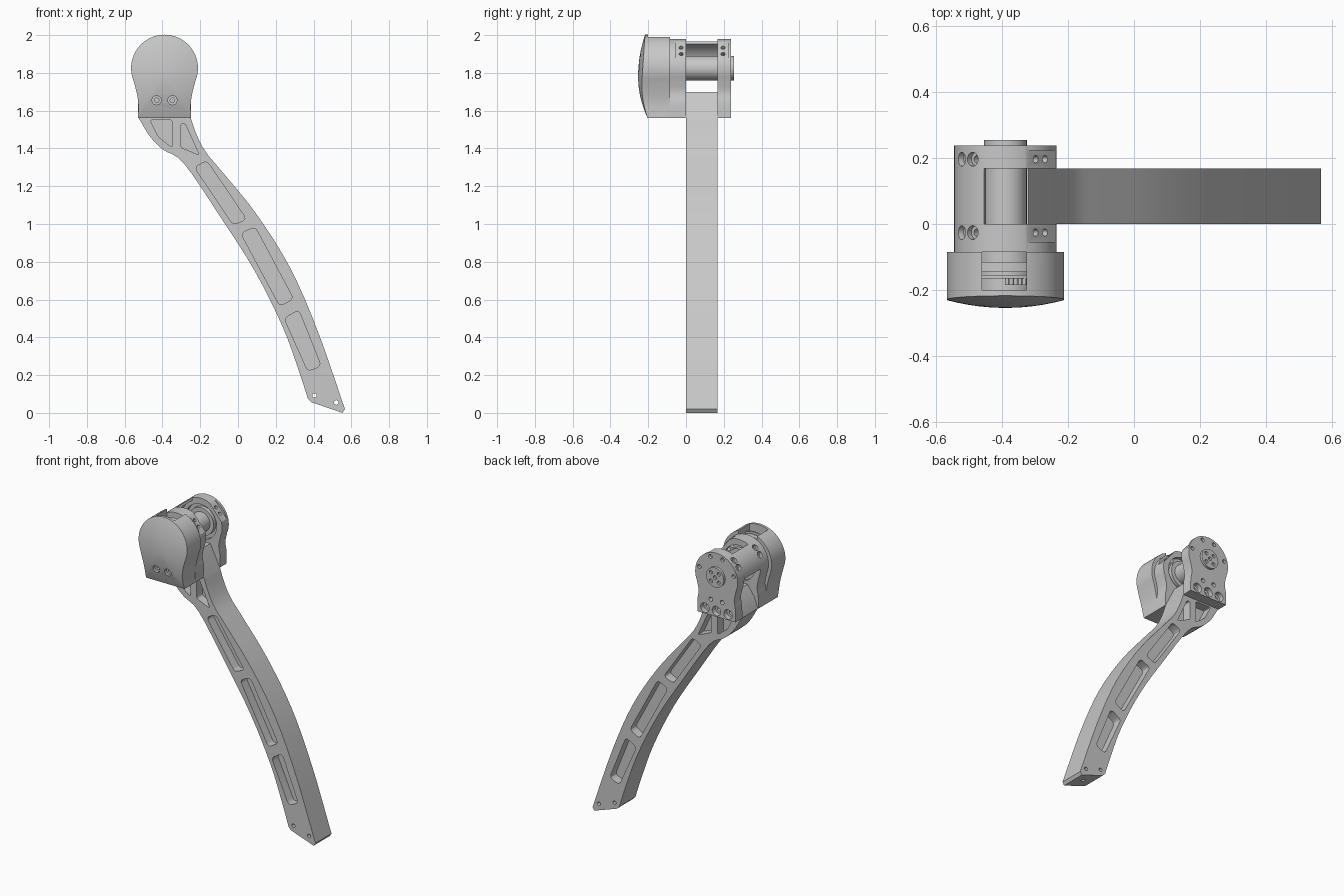
import bpy
import bmesh
from math import sin, cos, pi, radians
from mathutils import Vector

default_cube = bpy.data.objects.get("Cube")
if default_cube:
    bpy.data.objects.remove(default_cube, do_unlink=True)

# One plain grey for the whole assembly
grey = bpy.data.materials.new("machined grey")
grey.use_nodes = True
colour = (0.58, 0.58, 0.58, 1)
grey.diffuse_color = colour
grey.node_tree.nodes["Principled BSDF"].inputs["Base Color"].default_value = colour

# Joint axis (runs along y) and base of the clamp
AXIS_X, AXIS_Z, BASE_Z = -0.389, 1.825, 1.56
FRONT, BACK, BACK_OUT = 0.0, 0.168, 0.238


def finish(name, bm):
    bmesh.ops.recalc_face_normals(bm, faces=bm.faces)
    mesh = bpy.data.meshes.new(name)
    bm.to_mesh(mesh)
    bm.free()
    mesh.materials.append(grey)
    obj = bpy.data.objects.new(name, mesh)
    bpy.context.collection.objects.link(obj)
    return obj


def prism(name, outline, y_start, y_end):
    """Extrude an x-z outline along y."""
    bm = bmesh.new()
    face = bm.faces.new([bm.verts.new((x, y_start, z)) for x, z in outline])
    extruded = bmesh.ops.extrude_face_region(bm, geom=[face])["geom"]
    moved = [v for v in extruded if isinstance(v, bmesh.types.BMVert)]
    bmesh.ops.translate(bm, verts=moved, vec=(0, y_end - y_start, 0))
    return finish(name, bm)


def rod(name, start, end, radius, sides=32):
    """Cylinder between two points."""
    start, end = Vector(start), Vector(end)
    bm = bmesh.new()
    bmesh.ops.create_cone(bm, cap_ends=True, segments=sides, radius1=radius,
                          radius2=radius, depth=(end - start).length)
    turn = (end - start).to_track_quat("Z", "Y").to_matrix()
    bmesh.ops.rotate(bm, verts=bm.verts, matrix=turn)
    bmesh.ops.translate(bm, verts=bm.verts, vec=(start + end) / 2)
    return finish(name, bm)


def axial(name, y_start, y_end, radius, dx=0.0, dz=0.0):
    """Cylinder parallel to the joint axis."""
    x, z = AXIS_X + dx, AXIS_Z + dz
    return rod(name, (x, y_start, z), (x, y_end, z), radius)


def polar(radius, degrees):
    a = radians(degrees)
    return AXIS_X + radius * cos(a), AXIS_Z + radius * sin(a)


def radial(y, degrees, inner, outer, radius):
    """Cylinder pointing out from the joint axis."""
    (xa, za), (xb, zb) = polar(inner, degrees), polar(outer, degrees)
    return rod("cutter", (xa, y, za), (xb, y, zb), radius, 20)


def carve(obj, cutters):
    for cutter in cutters:
        cutter.hide_render = True
        mod = obj.modifiers.new("cut", "BOOLEAN")
        mod.operation, mod.solver, mod.object = "DIFFERENCE", "EXACT", cutter
        bpy.context.view_layer.objects.active = obj
        bpy.ops.object.modifier_apply(modifier=mod.name)
        bpy.data.objects.remove(cutter, do_unlink=True)


def spline(points, steps=4):
    """Smooth curve through the points."""
    pts = [Vector(p) for p in points]
    pts = [2 * pts[0] - pts[1]] + pts + [2 * pts[-1] - pts[-2]]
    out = []
    for a, b, c, d in zip(pts, pts[1:], pts[2:], pts[3:]):
        for i in range(steps):
            t = i / steps
            out.append(b + (c - a) * t / 2 + (2 * a - 5 * b + 4 * c - d) * t * t / 2
                       + (3 * b - a - 3 * c + d) * t ** 3 / 2)
    return [tuple(p) for p in out] + [tuple(points[-1])]


def rounded(corners, size):
    """Polygon with rounded corners that never overlap."""
    out = []
    pts = [Vector(c) for c in corners]
    for i, p in enumerate(pts):
        before, after = pts[i - 1] - p, pts[(i + 1) % len(pts)] - p
        a = p + before.normalized() * min(size, before.length * 0.4)
        b = p + after.normalized() * min(size, after.length * 0.4)
        for k in range(5):
            t = k / 4
            out.append(tuple(a * (1 - t) ** 2 + p * 2 * t * (1 - t) + b * t * t))
    return out


def keyhole(radius):
    """Round head flowing through a waist into a square foot."""
    arc = [polar(radius, -22 + 224 * i / 48) for i in range(49)]
    waist = spline([arc[0], (AXIS_X + radius * 0.84, 1.7),
                    (AXIS_X + 0.139, 1.64), (AXIS_X + 0.14, BASE_Z)])[1:]
    left = [(2 * AXIS_X - x, z) for x, z in waist]
    return arc + left + waist[::-1]


# Arm: curved beam with its head held between the clamp plates
outer_edge = spline([(-0.25, BASE_Z), (-0.217, 1.468), (-0.17, 1.38), (-0.085, 1.278),
                     (0.095, 1.056), (0.275, 0.77), (0.423, 0.431), (0.566, 0.02)])
inner_edge = spline([(0.37, 0.075), (0.323, 0.22), (0.238, 0.452), (0.09, 0.749),
                     (-0.095, 1.04), (-0.286, 1.32), (-0.397, 1.394),
                     (-0.466, 1.463), (-0.525, BASE_Z)])
tip = [(0.553, 0.0), (0.388, 0.057)]
head = [(-0.5, 1.63), (-0.45, 1.7), (-0.32, 1.7)]
arm = prism("arm", outer_edge + tip + inner_edge + head, FRONT, BACK)

# Pockets on both sides of a central web
pockets = [
    ([(-0.23, 1.3), (-0.165, 1.335), (0.045, 1.025), (-0.025, 0.995)], 0.025),
    ([(0.015, 0.95), (0.09, 0.985), (0.293, 0.605), (0.222, 0.565)], 0.025),
    ([(0.245, 0.5), (0.322, 0.545), (0.44, 0.25), (0.37, 0.22)], 0.025),
    ([(-0.465, 1.55), (-0.349, 1.55), (-0.349, 1.405), (-0.42, 1.46)], 0.012),
    ([(-0.302, 1.53), (-0.28, 1.53), (-0.205, 1.365), (-0.302, 1.405)], 0.012),
]
depth = 0.06
cutters = []
for corners, size in pockets:
    shape = rounded(corners, size)
    cutters.append(prism("cutter", shape, FRONT - 0.02, FRONT + depth))
    cutters.append(prism("cutter", shape, BACK - depth, BACK + 0.02))
for x, z in [(0.405, 0.092), (0.52, 0.055)]:
    cutters.append(rod("cutter", (x, -0.1, z), (x, 0.3, z), 0.012, 20))
middle = (FRONT + BACK) / 2
cutters.append(rod("cutter", (0.455, middle, -0.02), (0.485, middle, 0.065), 0.015, 20))
carve(arm, cutters)

# Front housing with a shallow domed face
bm = bmesh.new()
outline = keyhole(0.177)
dome_z = 1.78
rings = [[bm.verts.new((x, -0.085, z)) for x, z in outline]]
bm.faces.new(rings[0])
for scale in (1, 0.85, 0.65, 0.45, 0.22):
    ring = []
    for x, z in outline:
        dx, dz = (x - AXIS_X) * scale, (z - dome_z) * scale
        y = -0.254 + 0.75 * (dx * dx + dz * dz)
        ring.append(bm.verts.new((AXIS_X + dx, y, dome_z + dz)))
    rings.append(ring)
for a, b in zip(rings, rings[1:]):
    for i in range(len(a)):
        bm.faces.new((a[i - 1], a[i], b[i], b[i - 1]))
centre = bm.verts.new((AXIS_X, -0.254, dome_z))
for i in range(len(ring)):
    bm.faces.new((ring[i - 1], ring[i], centre))
housing = finish("front_housing", bm)

slot = [(-0.46, 1.8), (-0.325, 1.8), (-0.325, 2.1), (-0.46, 2.1)]
cutters = [prism("cutter", slot, -0.2, -0.07)]
for side in (-1, 1):
    cutters.append(axial("cutter", -0.3, -0.215, 0.024, side * 0.042, -0.17))
    cutters.append(axial("cutter", -0.3, -0.19, 0.012, side * 0.042, -0.17))
carve(housing, cutters)

# Drive parts seen through the housing slot
axial("drive_disc", -0.145, -0.115, 0.135)
axial("drive_rim", -0.165, -0.155, 0.145)
axial("drive_hub", -0.2, -0.085, 0.09)
for i in range(5):
    dx = 0.005 + i * 0.013
    axial("board_pin_%d" % i, -0.185, -0.165, 0.006, dx, 0.125)


def flat_cutter(y_start, y_end):
    """Removes the round flank to leave a flat bolting seat."""
    corners = [polar(0.155, 65.5), polar(0.25, 65.5), polar(0.25, 14.5), polar(0.155, 14.5)]
    return prism("cutter", corners, y_start, y_end)


def seat_cuts(y_start, y_end, y_hole):
    cuts = [flat_cutter(y_start, y_end)]
    for angle in (32, 50):
        cuts.append(radial(y_hole, angle, 0.1, 0.2, 0.011))
    for angle in (130, 149):
        cuts.append(radial(y_hole, angle, 0.135, 0.2, 0.021))
        cuts.append(radial(y_hole, angle, 0.115, 0.2, 0.011))
    return cuts


# Front clamp plate behind the housing
front_plate = prism("front_clamp_plate", keyhole(0.155), -0.09, FRONT)
carve(front_plate, seat_cuts(-0.055, 0.02, -0.026)
      + [axial("cutter", -0.025, 0.03, 0.115), prism("cutter", slot, -0.2, -0.085)])

# Back clamp plate with bearing recess, rim holes and foot counterbores
back_plate = prism("back_clamp_plate", keyhole(0.155), BACK, BACK_OUT)
cutters = seat_cuts(0.15, 0.222, 0.196) + [axial("cutter", 0.1, 0.195, 0.115)]
for angle in (15, 70, 110, 165):
    x, z = polar(0.13, angle)
    cutters.append(rod("cutter", (x, 0.22, z), (x, 0.3, z), 0.013, 20))
for side in (-1, 1):
    cutters.append(axial("cutter", 0.2, 0.3, 0.014, side * 0.042, -0.16))
for side in (-1, 0, 1):
    cutters.append(axial("cutter", 0.205, 0.3, 0.031, side * 0.085, -0.227))
    cutters.append(axial("cutter", 0.185, 0.3, 0.015, side * 0.085, -0.227))
carve(back_plate, cutters)

# Thin curved bridge joining the plates on one side
angles = [115 + 65 * i / 16 for i in range(17)]
arc_shape = [polar(0.155, a) for a in angles] + [polar(0.14, a) for a in reversed(angles)]
prism("clamp_bridge", arc_shape, FRONT, BACK)

# Shaft, bearings and rear output disc
axial("joint_shaft", -0.03, 0.2, 0.065)
for label, start, end in (("front", -0.026, 0.0), ("back", 0.17, 0.196)):
    axial(label + "_bearing_ring", start, end, 0.092)
output_disc = axial("output_disc", 0.23, 0.254, 0.065)
cutters = [axial("cutter", 0.24, 0.3, 0.012)]
for i in range(4):
    a = pi / 4 + i * pi / 2
    cutters.append(axial("cutter", 0.24, 0.3, 0.012, 0.04 * cos(a), 0.04 * sin(a)))
carve(output_disc, cutters)

# Smooth round surfaces, keep machined edges sharp
for obj in bpy.context.collection.objects:
    if obj.type == "MESH" and grey.name in obj.data.materials:
        bpy.ops.object.select_all(action="DESELECT")
        obj.select_set(True)
        bpy.context.view_layer.objects.active = obj
        bpy.ops.object.shade_smooth_by_angle(angle=radians(25))
